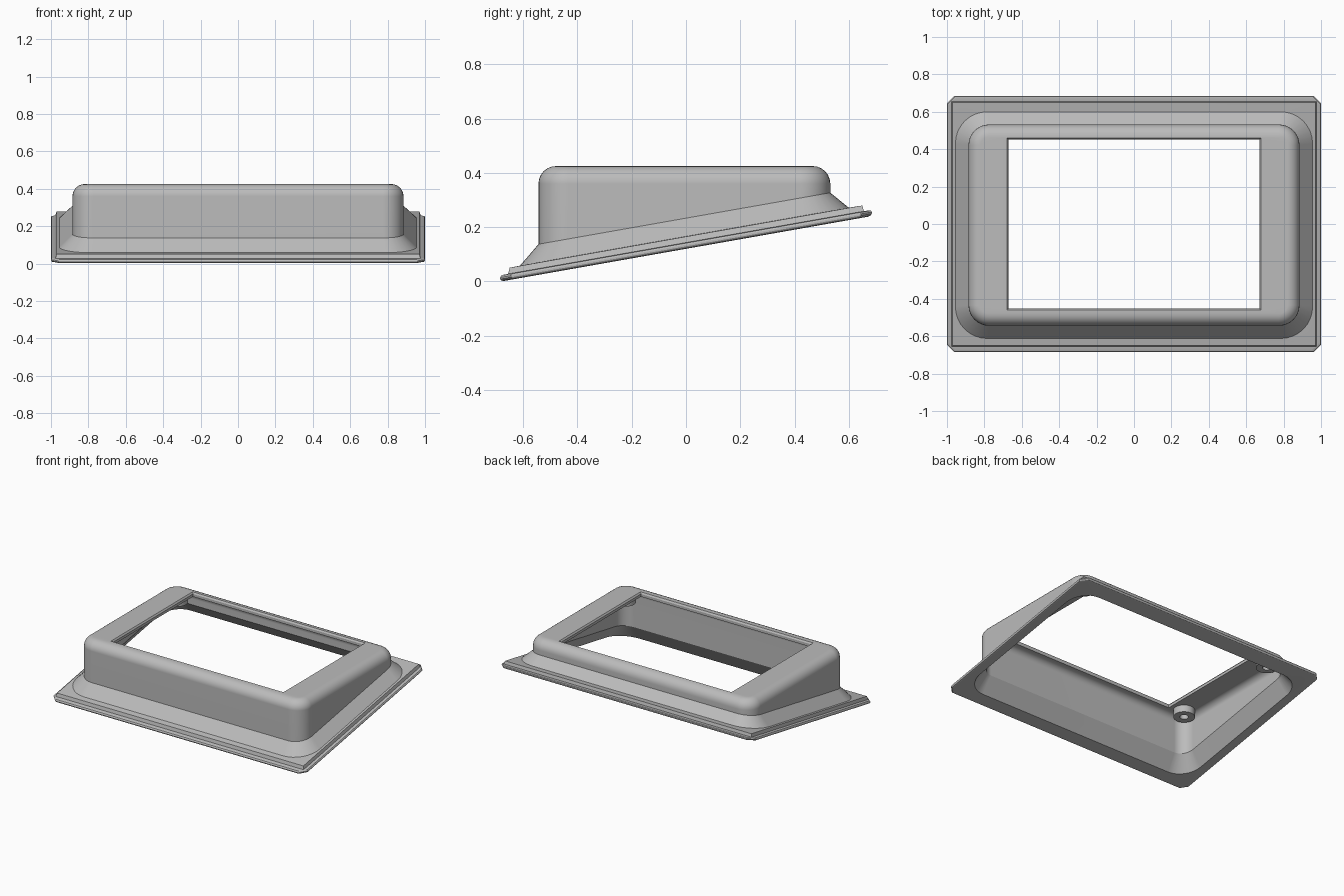
import bpy, bmesh, math

cube = bpy.data.objects.get("Cube")
if cube:
    bpy.data.objects.remove(cube, do_unlink=True)

grey = bpy.data.materials.new("satin_grey")
grey.use_nodes = True
grey.diffuse_color = (0.5, 0.5, 0.5, 1)
grey.node_tree.nodes["Principled BSDF"].inputs["Base Color"].default_value = (0.5, 0.5, 0.5, 1)

SLOPE = math.tan(math.radians(10))
BASE = 0.12      # height of the tilted underside at the centre
SEGS = 8         # segments per corner


def corner_ring(hx, hy, radius, height, tilted=False, chamfer=False, cy=0.0):
    """Rectangle with rounded, chamfered or square corners, level or tilted."""
    points = []
    for k, (sx, sy) in enumerate([(1, 1), (-1, 1), (-1, -1), (1, -1)]):
        for i in range(SEGS + 1):
            t = i / SEGS
            if chamfer:
                u, v = (1 - t, t) if k % 2 == 0 else (t, 1 - t)
                dx, dy = sx * u, sy * v
            else:
                a = (k + t) * math.pi / 2
                dx, dy = math.cos(a), math.sin(a)
            x = sx * (hx - radius) + radius * dx
            y = sy * (hy - radius) + radius * dy + cy
            z = BASE + SLOPE * y + height if tilted else height
            points.append((x, y, z))
    return points


def finish(name, bm):
    bmesh.ops.remove_doubles(bm, verts=bm.verts, dist=1e-5)
    bmesh.ops.recalc_face_normals(bm, faces=bm.faces)
    mesh = bpy.data.meshes.new(name)
    bm.to_mesh(mesh)
    bm.free()
    mesh.materials.append(grey)
    obj = bpy.data.objects.new(name, mesh)
    bpy.context.collection.objects.link(obj)
    bpy.ops.object.select_all(action="DESELECT")
    obj.select_set(True)
    bpy.context.view_layer.objects.active = obj
    bpy.ops.object.shade_smooth_by_angle(angle=math.radians(28))
    mod = obj.modifiers.new("even_shading", "WEIGHTED_NORMAL")
    mod.keep_sharp = True
    return obj


def loft(name, rings):
    """Skin a closed series of rings into a tube-like solid."""
    bm = bmesh.new()
    loops = [[bm.verts.new(p) for p in ring] for ring in rings]
    for j, low in enumerate(loops):
        high = loops[(j + 1) % len(loops)]
        n = len(low)
        for i in range(n):
            k = (i + 1) % n
            bm.faces.new((low[i], low[k], high[k], high[i]))
    return finish(name, bm)


def fillet(hx, hy, corner, top, r, steps=6):
    """Rings rolling a vertical wall over into a level top."""
    rings = []
    for i in range(steps + 1):
        a = i / steps * math.pi / 2
        d = r * (1 - math.cos(a))
        rings.append(corner_ring(hx - d, hy - d, corner - d,
                                 top - r + r * math.sin(a), cy=CY))
    return rings


CY = -0.006

# Tilted flange with a thin rounded lip and a raised square step
rings = [corner_ring(hx, hy, 0.04, h, True, True) for hx, hy, h in [
    (0.986, 0.671, 0), (0.996, 0.681, 0.003), (1.0, 0.685, 0.009),
    (1.0, 0.685, 0.015), (0.996, 0.681, 0.021), (0.988, 0.673, 0.023)]]
rings += [corner_ring(0.976, 0.656, 0, 0.023, True),
          corner_ring(0.97, 0.65, 0, 0.045, True)]

# Flared skirt, upright wall, rounded shoulder
rings += [corner_ring(0.955, 0.606, 0.17, 0.046, True, cy=CY),
          corner_ring(0.885, 0.538, 0.11, 0.113, True, cy=CY)]
rings += fillet(0.885, 0.538, 0.11, 0.425, 0.065)

# Window with a bevelled edge
rings += [corner_ring(hx, hy, 0, z) for hx, hy, z in [
    (0.68, 0.46, 0.425), (0.672, 0.453, 0.414), (0.672, 0.453, 0.395)]]

# Hollow inside
rings += reversed(fillet(0.857, 0.51, 0.085, 0.395, 0.045))
rings += [corner_ring(0.857, 0.51, 0.085, 0.098, True, cy=CY),
          corner_ring(0.93, 0.582, 0.15, 0, True, cy=CY)]
loft("bezel_shell", rings)


# Blind screw bosses under the four top corners
def circle(x, y, r, z, n=32):
    return [(x + r * math.cos(2 * math.pi * i / n),
             y + r * math.sin(2 * math.pi * i / n), z) for i in range(n)]


for side, sx in (("left", 1), ("right", -1)):
    for end, sy in (("front", -1), ("back", 1)):
        x, y = sx * 0.77, sy * 0.415
        loft(f"screw_boss_{end}_{side}", [
            circle(x, y, 0.07, 0.4), circle(x, y, 0.07, 0.345),
            circle(x, y, 0.028, 0.345), circle(x, y, 0.028, 0.4)])
